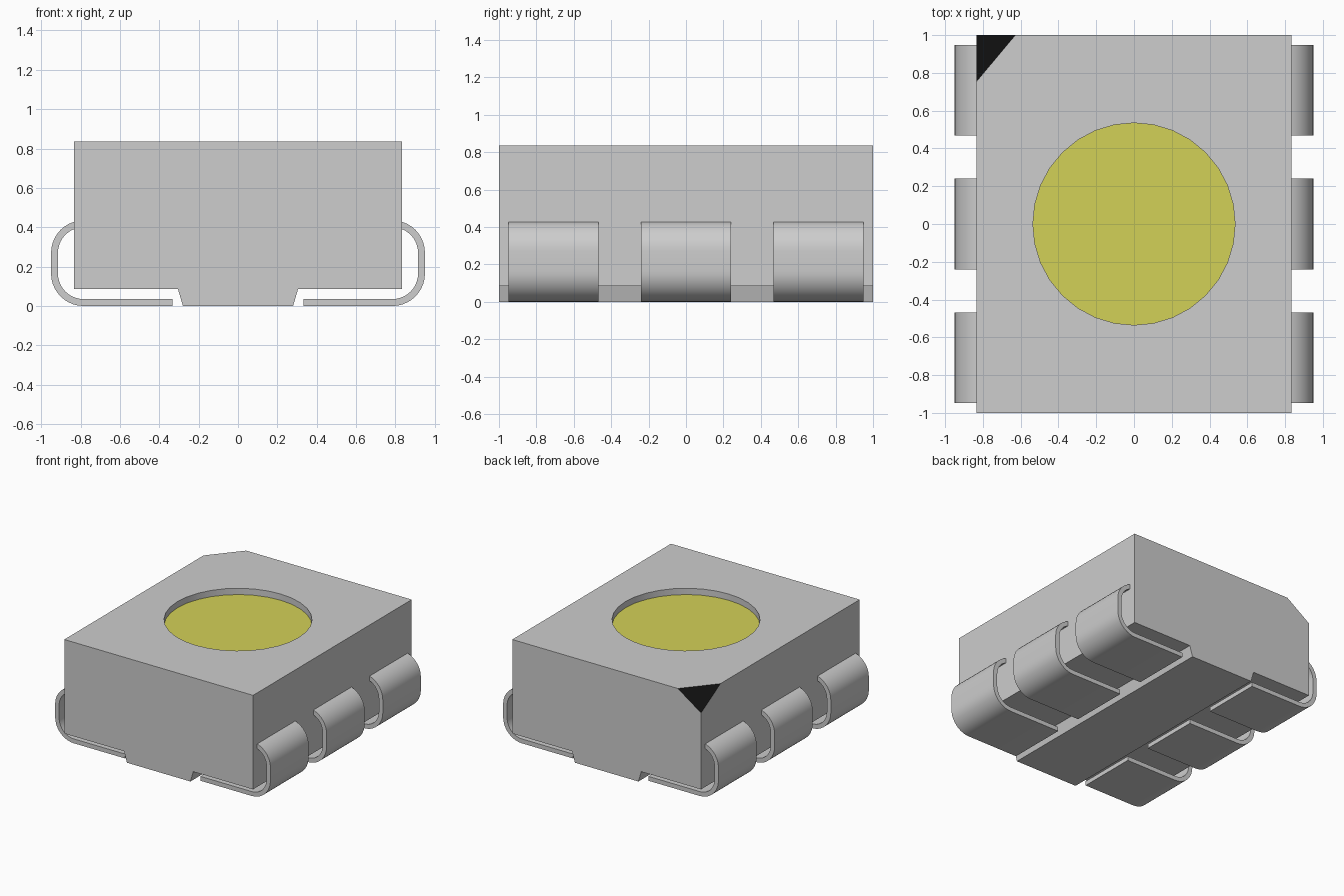
import bpy
import bmesh
import math
from mathutils import Vector

if "Cube" in bpy.data.objects:
    bpy.data.objects.remove(bpy.data.objects["Cube"])


def material(name, color):
    m = bpy.data.materials.new(name)
    m.diffuse_color = (*color, 1)
    m.use_nodes = True
    m.node_tree.nodes["Principled BSDF"].inputs["Base Color"].default_value = (*color, 1)
    return m


grey = material("light grey", (0.61, 0.61, 0.61))
yellow = material("phosphor yellow", (0.65, 0.64, 0.095))
black = material("mark black", (0.005, 0.005, 0.005))


def to_object(name, bm, *mats):
    bmesh.ops.recalc_face_normals(bm, faces=bm.faces)
    me = bpy.data.meshes.new(name)
    bm.to_mesh(me)
    bm.free()
    ob = bpy.data.objects.new(name, me)
    bpy.context.collection.objects.link(ob)
    for m in mats:
        me.materials.append(m)
    return ob


def extrude_profile(points, y0, y1):
    """Prism from an x-z outline, running from y0 to y1."""
    bm = bmesh.new()
    face = bm.faces.new([bm.verts.new((x, y0, z)) for x, z in points])
    ext = bmesh.ops.extrude_face_region(bm, geom=[face])
    verts = [v for v in ext["geom"] if isinstance(v, bmesh.types.BMVert)]
    bmesh.ops.translate(bm, verts=verts, vec=(0, y1 - y0, 0))
    return bm


def cylinder(name, radius, z0, z1, mat):
    bm = bmesh.new()
    bmesh.ops.create_cone(bm, cap_ends=True, segments=32, radius1=radius,
                          radius2=radius, depth=z1 - z0)
    bmesh.ops.translate(bm, verts=bm.verts, vec=(0, 0, (z0 + z1) / 2))
    return to_object(name, bm, mat)


def smooth(ob):
    bpy.ops.object.select_all(action="DESELECT")
    ob.select_set(True)
    bpy.context.view_layer.objects.active = ob
    bpy.ops.object.shade_smooth_by_angle(angle=math.radians(30))


# Housing with a tapered foot running along its underside
TOP, W, BASE = 0.835, 0.833, 0.085
half = [(0.28, 0), (0.305, BASE), (W, BASE), (W, TOP)]
bm = extrude_profile(half + [(-x, z) for x, z in reversed(half)], -1, 1)

# Slanted corner cut, painted black
normal = Vector((-1 / 0.205, 1 / 0.245, 1 / 0.14)).normalized()
cut = bmesh.ops.bisect_plane(bm, geom=bm.verts[:] + bm.edges[:] + bm.faces[:],
                             plane_co=(-W, 1, TOP - 0.14), plane_no=normal,
                             clear_outer=True)
edges = [e for e in cut["geom_cut"] if isinstance(e, bmesh.types.BMEdge)]
for f in bmesh.ops.contextual_create(bm, geom=edges)["faces"]:
    f.material_index = 1
housing = to_object("housing", bm, grey, black)

# Round recess in the top
cutter = cylinder("recess_cutter", 0.535, TOP - 0.07, TOP + 0.1, grey)
cutter.hide_render = True
mod = housing.modifiers.new("recess", "BOOLEAN")
mod.operation = "DIFFERENCE"
mod.solver = "EXACT"
mod.object = cutter
bpy.context.view_layer.objects.active = housing
bpy.ops.object.modifier_apply(modifier=mod.name)
bpy.data.objects.remove(cutter)
smooth(housing)

# Yellow window filling the lower part of the recess
cylinder("light_window", 0.535, TOP - 0.08, TOP - 0.05, yellow)


# Bent metal leads, three on each side
def lead_side(r):
    """One face of the strip: along the bottom, up, and into the housing."""
    cx, low, high, n = 0.785, 0.165, 0.27, 10
    pts = [(0.333, low - r)]
    pts += [(cx + r * math.cos(a), low + r * math.sin(a))
            for a in (math.radians(-90 + 90 * i / n) for i in range(n + 1))]
    pts += [(cx + r * math.cos(a), high + r * math.sin(a))
            for a in (math.radians(90 * i / n) for i in range(n + 1))]
    return pts


outline = lead_side(0.165) + lead_side(0.13)[::-1]
for side, sx in (("left", 1), ("right", -1)):
    for row, y in (("front", -0.708), ("middle", 0), ("back", 0.708)):
        bm = extrude_profile([(sx * x, z) for x, z in outline], y - 0.24, y + 0.24)
        smooth(to_object(f"lead_{side}_{row}", bm, grey))
